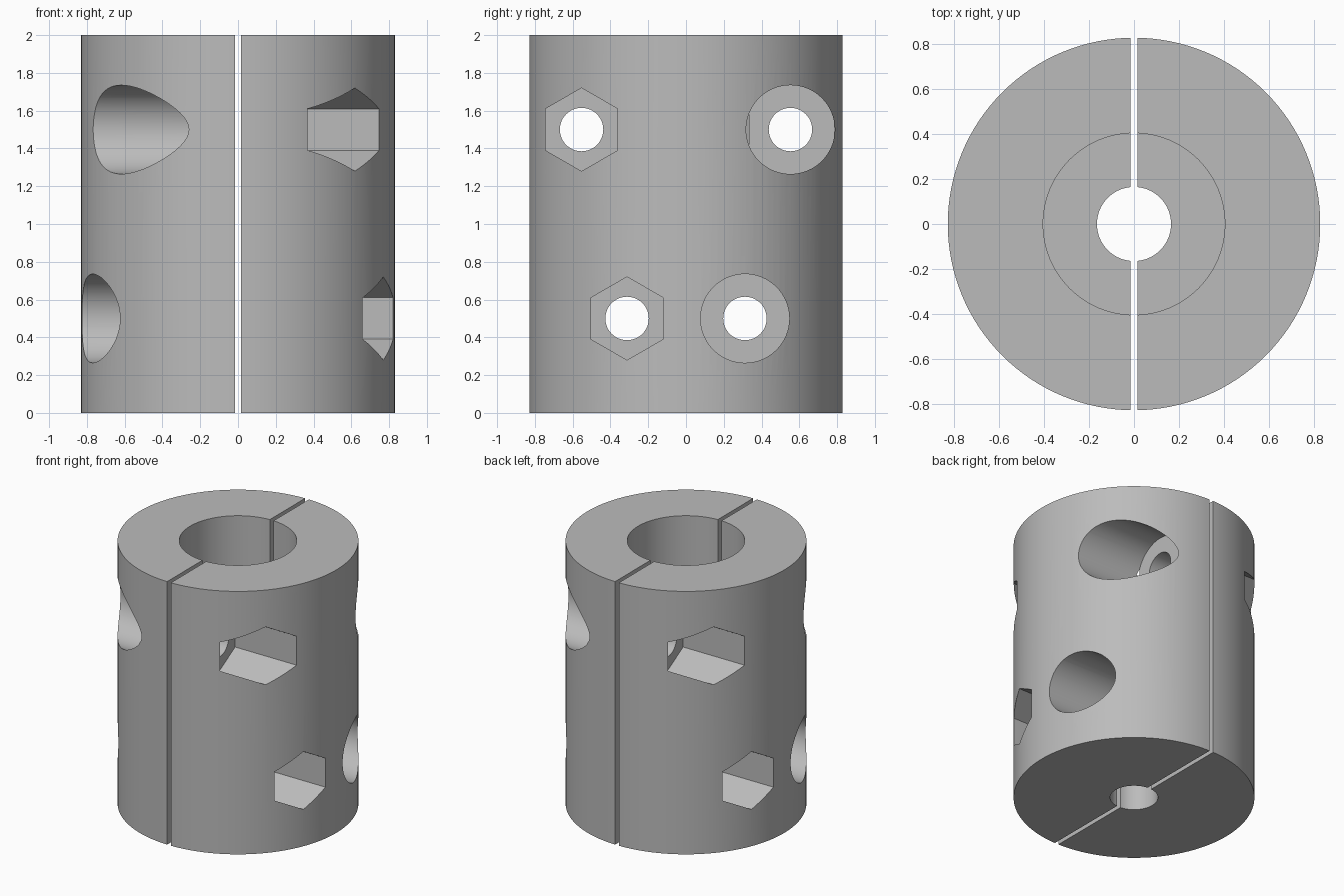
import bpy
import bmesh
import math
from mathutils import Matrix, Vector

cube = bpy.data.objects.get("Cube")
if cube:
    bpy.data.objects.remove(cube, do_unlink=True)

RADIUS, HEIGHT = 0.83, 2.0
BIG_BORE, SMALL_BORE = 0.405, 0.165
SLOT = 0.016           # half width of the split
FLOOR = 0.23           # x of the recess floors
SCREWS = [(1.5, 0.553), (0.5, 0.312)]   # height, offset in y

steel = bpy.data.materials.new("plain grey metal")
steel.use_nodes = True
GREY = (0.5, 0.5, 0.5, 1)
steel.diffuse_color = GREY
steel.node_tree.nodes["Principled BSDF"].inputs["Base Color"].default_value = GREY


def make_object(name, bm):
    bmesh.ops.recalc_face_normals(bm, faces=bm.faces)
    mesh = bpy.data.meshes.new(name)
    bm.to_mesh(mesh)
    bm.free()
    mesh.materials.append(steel)
    obj = bpy.data.objects.new(name, mesh)
    bpy.context.collection.objects.link(obj)
    return obj


def lathe(name, profile, steps=128):
    """Turn a closed (radius, z) profile around the z axis."""
    bm = bmesh.new()
    verts = [bm.verts.new((r, 0, z)) for r, z in profile]
    edges = [bm.edges.new((v, verts[i - 1])) for i, v in enumerate(verts)]
    bmesh.ops.spin(bm, geom=verts + edges, cent=(0, 0, 0), axis=(0, 0, 1),
                   angle=math.tau, steps=steps, use_merge=True)
    bmesh.ops.remove_doubles(bm, verts=bm.verts, dist=0.0001)
    return make_object(name, bm)


def x_prism(name, radius, sides, x0, x1, y, z):
    """Cutter along x with one corner pointing straight up."""
    bm = bmesh.new()
    place = Matrix.Translation(Vector(((x0 + x1) / 2, y, z)))
    turn = Matrix.Rotation(math.pi / 2, 4, "Y")
    bmesh.ops.create_cone(bm, cap_ends=True, segments=sides, radius1=radius,
                          radius2=radius, depth=x1 - x0, matrix=place @ turn)
    # put a corner at the top
    top = max(v.co.z for v in bm.verts) - z
    if top < radius - 0.0001:
        bmesh.ops.rotate(bm, verts=bm.verts, cent=(0, y, z),
                         matrix=Matrix.Rotation(math.pi / sides, 3, "X"))
    return make_object(name, bm)


def cut(target, cutter):
    mod = target.modifiers.new("cut", "BOOLEAN")
    mod.operation = "DIFFERENCE"
    mod.solver = "EXACT"
    mod.object = cutter
    bpy.context.view_layer.update()
    graph = bpy.context.evaluated_depsgraph_get()
    result = bpy.data.meshes.new_from_object(target.evaluated_get(graph))
    target.modifiers.clear()
    target.data = result
    bpy.data.objects.remove(cutter, do_unlink=True)


# Stepped sleeve: wide bore above, narrow bore below
half = lathe("left_clamp_half", [
    (RADIUS, 0), (RADIUS, HEIGHT), (BIG_BORE, HEIGHT),
    (BIG_BORE, HEIGHT / 2), (SMALL_BORE, HEIGHT / 2), (SMALL_BORE, 0)])

# Keep only the half beyond the split
bm = bmesh.new()
bmesh.ops.create_cube(bm, size=1, matrix=Matrix.Translation((SLOT - 1, 0, 1))
                      @ Matrix.Diagonal((2, 3, 3, 1)))
cut(half, make_object("split_cutter", bm))

# Screw holes, round head recesses and hexagonal nut pockets
for z, y in SCREWS:
    cut(half, x_prism("head_recess", 0.235, 64, FLOOR, 1.2, y, z))
    cut(half, x_prism("nut_pocket", 0.22, 6, FLOOR, 1.2, -y, z))
    for side in (1, -1):
        cut(half, x_prism("screw_hole", 0.115, 48, -0.2, 1.2, side * y, z))

# The other half is the same part turned half way round
other = half.copy()
other.data = half.data.copy()
other.name = "right_clamp_half"
other.data.transform(Matrix.Rotation(math.pi, 4, "Z"))
bpy.context.collection.objects.link(other)

bpy.ops.object.select_all(action="DESELECT")
for obj in (half, other):
    obj.select_set(True)
bpy.context.view_layer.objects.active = half
bpy.ops.object.shade_smooth_by_angle(angle=math.radians(25))
